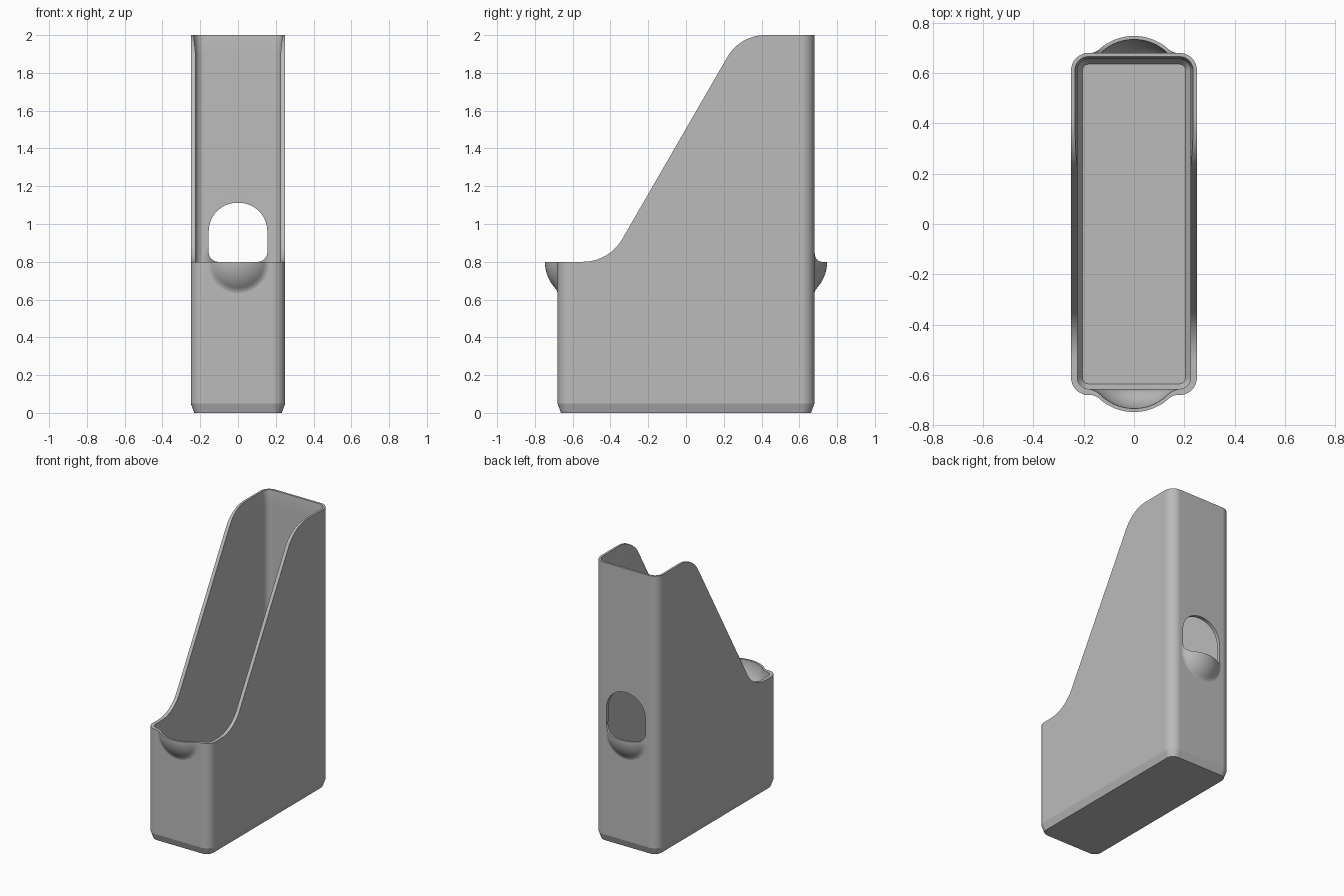
import bpy, bmesh
from math import sin, cos, pi, sqrt, atan2, radians
from mathutils import Vector

cube = bpy.data.objects.get("Cube")
if cube:
    bpy.data.objects.remove(cube)

HX, HY, WALL = 0.25, 0.68, 0.025
RIM = 0.8          # height of the low front edge


def finish(name, bm):
    bmesh.ops.recalc_face_normals(bm, faces=bm.faces)
    mesh = bpy.data.meshes.new(name)
    bm.to_mesh(mesh)
    bm.free()
    ob = bpy.data.objects.new(name, mesh)
    bpy.context.collection.objects.link(ob)
    return ob


def loft(name, rings):
    """Skin between closed rings of equal point count and cap both ends."""
    bm = bmesh.new()
    loops = [[bm.verts.new(p) for p in ring] for ring in rings]
    n = len(loops[0])
    for a, b in zip(loops, loops[1:]):
        for i in range(n):
            j = (i + 1) % n
            bm.faces.new((a[i], a[j], b[j], b[i]))
    bm.faces.new(loops[0])
    bm.faces.new(loops[-1])
    return finish(name, bm)


def round_corners(points, segs=14):
    """Polygon of (u, v, radius) corners turned into a rounded outline."""
    out = []
    for i, (u, v, r) in enumerate(points):
        p = Vector((u, v))
        if r == 0:
            out.append(p)
            continue
        a = (Vector(points[i - 1][:2]) - p).normalized()
        b = (Vector(points[(i + 1) % len(points)][:2]) - p).normalized()
        half = a.angle(b) / 2
        c = p + (a + b).normalized() * (r / sin(half))
        start = p + a * (r / (sin(half) / cos(half))) - c
        end = p + b * (r / (sin(half) / cos(half))) - c
        t0 = atan2(start.y, start.x)
        sweep = (atan2(end.y, end.x) - t0 + pi) % (2 * pi) - pi
        for k in range(segs + 1):
            t = t0 + sweep * k / segs
            out.append(c + Vector((cos(t), sin(t))) * r)
    return out


def box_ring(inset, z):
    x, y, r = HX - inset, HY - inset, 0.07 - inset
    pts = round_corners([(x, y, r), (-x, y, r), (-x, -y, r), (x, -y, r)])
    return [(p.x, p.y, z) for p in pts]


def scoop(name, radius, fillet, wall_y, side):
    """Ball bulging through the end wall, blended into it with a fillet."""
    cy = 0.541
    fy = wall_y + fillet
    fr = sqrt((radius + fillet) ** 2 - (fy - cy) ** 2)
    meet = atan2(fr, fy - cy)
    prof = [(radius * sin(meet * k / 16), cy + radius * cos(meet * k / 16))
            for k in range(1, 17)]
    for k in range(1, 9):
        t = meet * (1 - k / 8)
        prof.append((fr - fillet * sin(t), fy - fillet * cos(t)))
    prof.append((prof[-1][0], 0.6))
    n = 72
    return loft(name, [[(r * cos(2 * pi * i / n), side * y, RIM + r * sin(2 * pi * i / n))
                        for i in range(n)] for r, y in prof])


def combine(target, tool, operation):
    mod = target.modifiers.new(operation, 'BOOLEAN')
    mod.operation, mod.object, mod.solver = operation, tool, 'EXACT'
    bpy.context.view_layer.objects.active = target
    bpy.ops.object.modifier_apply(modifier=mod.name)
    bpy.data.objects.remove(tool)


# Outer shell with chamfered foot
holder = loft("file_holder", [box_ring(i, z) for i, z in
                              ((0.018, 0), (0, 0.05), (0, 2))])

# Finger scoops on both ends
for side in (-1, 1):
    combine(holder, scoop("scoop", 0.206, 0.06, HY - 0.001, side), 'UNION')

# Hollow interior, slightly thinner towards the top edge
cavity = loft("cavity", [box_ring(i, z) for i, z in
                         ((0.045, 0.03), (WALL, 0.06), (WALL, 1.9), (0.005, 2.1))])
combine(holder, cavity, 'DIFFERENCE')
for side in (-1, 1):
    combine(holder, scoop("scoop_hollow", 0.192, 0.085, HY - WALL - 0.001, side), 'DIFFERENCE')

# Sloping cut from the low front to the tall back
outline = round_corners([(-1, RIM, 0), (-0.407, RIM, 0.24), (0.286, 2, 0.23),
                         (0.6, 2, 0), (0.6, 2.2, 0), (-1, 2.2, 0)])
slope = loft("slope_cut", [[(x, p.x, p.y) for p in outline] for x in (-0.5, 0.5)])
combine(holder, slope, 'DIFFERENCE')

# Finger hole through the back wall
w, top = 0.155, 1.112
outline = round_corners([(-w, RIM, 0.05), (w, RIM, 0.05), (w, top, 0.15), (-w, top, 0.15)])
hole = loft("hole_cut", [[(p.x, y, p.y) for p in outline] for y in (0.5, 0.9)])
combine(holder, hole, 'DIFFERENCE')

# Plain grey plastic
grey = bpy.data.materials.new("grey_plastic")
grey.use_nodes = True
colour = (0.5, 0.5, 0.5, 1)
grey.diffuse_color = colour
grey.node_tree.nodes["Principled BSDF"].inputs["Base Color"].default_value = colour
holder.data.materials.clear()
holder.data.materials.append(grey)
for poly in holder.data.polygons:
    poly.material_index = 0

# Smooth rounded corners while the flat walls stay flat
bpy.ops.object.select_all(action='DESELECT')
holder.select_set(True)
bpy.context.view_layer.objects.active = holder
bpy.ops.object.shade_smooth_by_angle(angle=radians(14))
weighted = holder.modifiers.new("flat_walls", 'WEIGHTED_NORMAL')
weighted.keep_sharp = True
